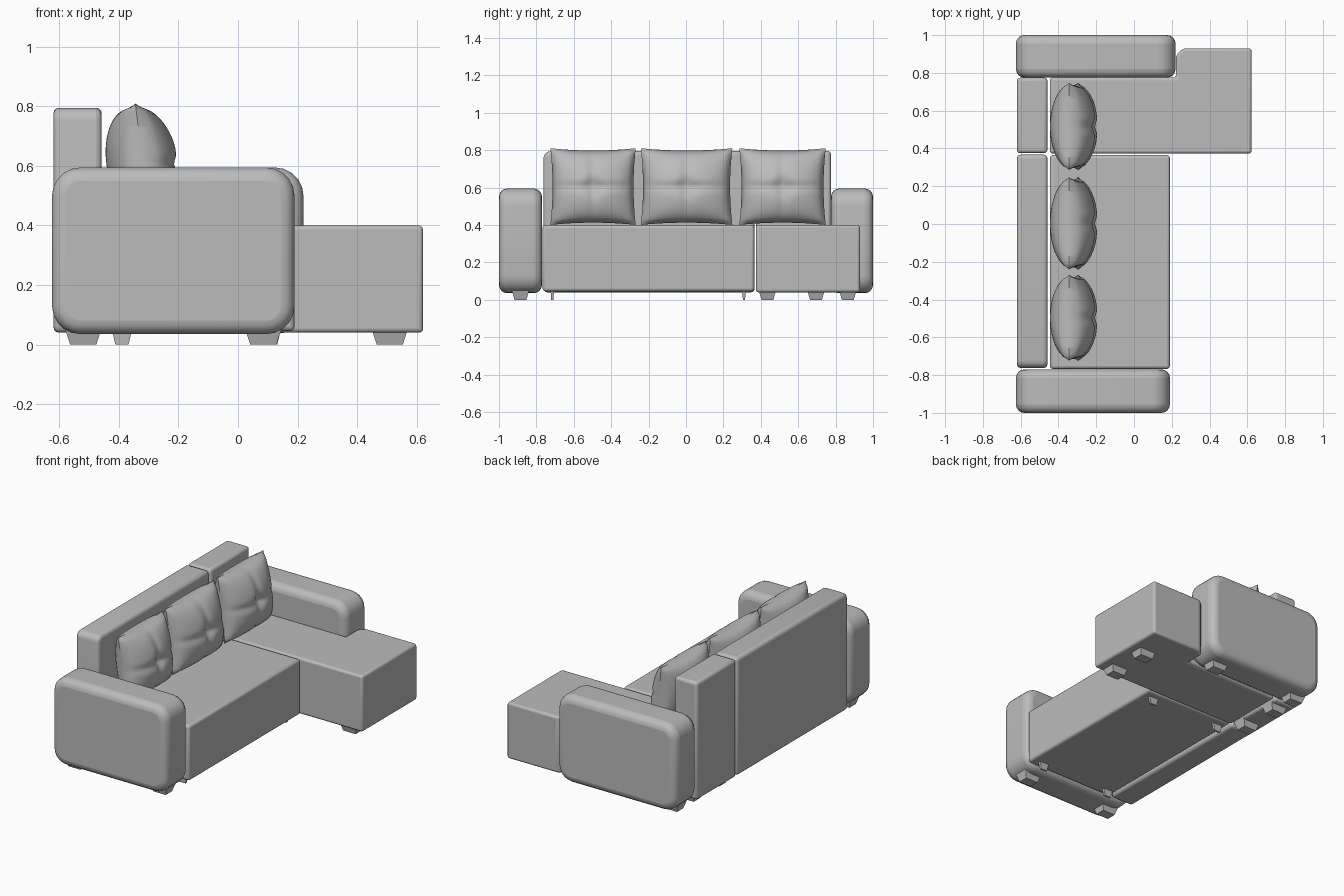
import bpy, bmesh, math

cube = bpy.data.objects.get("Cube")
if cube:
    bpy.data.objects.remove(cube, do_unlink=True)

fabric = bpy.data.materials.new("grey_fabric")
fabric.use_nodes = True
grey = (0.5, 0.5, 0.5, 1)
fabric.diffuse_color = grey
fabric.node_tree.nodes["Principled BSDF"].inputs["Base Color"].default_value = grey


def finish(bm, name, bevel=0, segments=3, smooth=True):
    """Turn a bmesh into an object, with rounded edges and smooth shading."""
    bmesh.ops.recalc_face_normals(bm, faces=bm.faces[:])
    mesh = bpy.data.meshes.new(name)
    bm.to_mesh(mesh)
    bm.free()
    mesh.materials.append(fabric)
    obj = bpy.data.objects.new(name, mesh)
    bpy.context.collection.objects.link(obj)
    if bevel:
        mod = obj.modifiers.new("Rounding", "BEVEL")
        mod.width = bevel
        mod.segments = segments
        mod.limit_method = "ANGLE"
        mod.angle_limit = math.radians(40)
    if smooth:
        bpy.ops.object.select_all(action="DESELECT")
        obj.select_set(True)
        bpy.context.view_layer.objects.active = obj
        bpy.ops.object.shade_smooth_by_angle(angle=math.radians(40))
    return obj


def box(x, y, z):
    """Box bmesh from (min, max) ranges."""
    bm = bmesh.new()
    bmesh.ops.create_cube(bm, size=1)
    for v in bm.verts:
        v.co = [r[0] + (c + 0.5) * (r[1] - r[0]) for c, r in zip(v.co, (x, y, z))]
    return bm


def round_edges(bm, axis, radius, segments, test=lambda mid: True):
    """Round the edges running along one axis."""
    edges = [e for e in bm.edges
             if abs((e.verts[0].co - e.verts[1].co).normalized()[axis]) > 0.9
             and test((e.verts[0].co + e.verts[1].co) / 2)]
    bmesh.ops.bevel(bm, geom=edges, offset=radius, segments=segments,
                    profile=0.5, affect="EDGES")


def arm(name, x, y):
    bm = box(x, y, (0.035, 0.595))
    round_edges(bm, 1, 0.095, 5)
    finish(bm, name, 0.045, 4)


def cushion(name, y0, half_width):
    """Pillow with pinched edges and a button-tufted front."""
    bm = bmesh.new()
    for side in (1, -1):
        grid = bmesh.ops.create_grid(bm, x_segments=28, y_segments=28, size=1)
        for vert in grid["verts"]:
            u, v = vert.co.x, vert.co.y
            puff = max(0, (1 - u * u) * (1 - v * v)) ** 0.45
            if side > 0:
                groove = max(math.exp(-u * u / 0.012), math.exp(-v * v / 0.012))
                button = math.exp(-(u * u + v * v) / 0.05)
                puff *= 1.03 - 0.1 * groove - 0.2 * button
            y = y0 + half_width * u * (1 - 0.05 * (1 - v * v))
            z = 0.605 + 0.205 * v * (1 - 0.06 * (1 - u * u))
            vert.co = (-0.32 - 0.025 * v + side * 0.122 * puff, y, z)
    bmesh.ops.remove_doubles(bm, verts=bm.verts[:], dist=0.0005)
    finish(bm, name)


def foot(name, x, y, top, bottom):
    """Tapered foot; top and bottom are half sizes in x and y."""
    bm = box((-1, 1), (-1, 1), (0, 0.05))
    for v in bm.verts:
        sx, sy = top if v.co.z > 0.01 else bottom
        v.co.x = x + v.co.x * sx
        v.co.y = y + v.co.y * sy
    finish(bm, name, smooth=False)


# Arms
arm("right_arm", (-0.625, 0.19), (-1.0, -0.77))
arm("left_arm", (-0.625, 0.22), (0.775, 1.0))

# Backrests, the long one rounded at its outer top corner
back_x, back_z = (-0.62, -0.458), (0.04, 0.795)
bm = box(back_x, (-0.762, 0.367), back_z)
round_edges(bm, 0, 0.04, 4, lambda m: m.y < 0 and m.z > 0.5)
finish(bm, "long_backrest", 0.02)
finish(box(back_x, (0.375, 0.775), back_z), "short_backrest", 0.018)

# Seat
finish(box((-0.445, 0.19), (-0.767, 0.365), (0.045, 0.4)), "seat", 0.016)

# Chaise, notched around the left arm
outline = [(-0.445, 0.373), (0.622, 0.373), (0.622, 0.93), (0.26, 0.93),
           (0.222, 0.892), (0.222, 0.775), (-0.445, 0.775)]
bm = bmesh.new()
base = bm.faces.new([bm.verts.new((x, y, 0.04)) for x, y in outline])
top = bmesh.ops.extrude_face_region(bm, geom=[base], use_keep_orig=True)
for item in top["geom"]:
    if isinstance(item, bmesh.types.BMVert):
        item.co.z = 0.4
finish(bm, "chaise", 0.014)

# Cushions
for name, y, half in (("right", -0.497, 0.228), ("middle", 0.003, 0.245),
                      ("left", 0.516, 0.231)):
    cushion(name + "_cushion", y, half)

# Feet
for name, y, front_x in (("right_arm", -0.885, 0.085), ("left_arm", 0.865, 0.085),
                         ("chaise_inner", 0.435, 0.51), ("chaise_outer", 0.695, 0.51)):
    for end, x in (("front", front_x), ("rear", -0.52)):
        foot(f"{name}_{end}_foot", x, y, (0.06, 0.046), (0.044, 0.032))
for side, y in (("right", -0.715), ("left", 0.31)):
    for end, x in (("front", 0.11), ("rear", -0.39)):
        foot(f"seat_{side}_{end}_foot", x, y, (0.034, 0.009), (0.022, 0.006))
